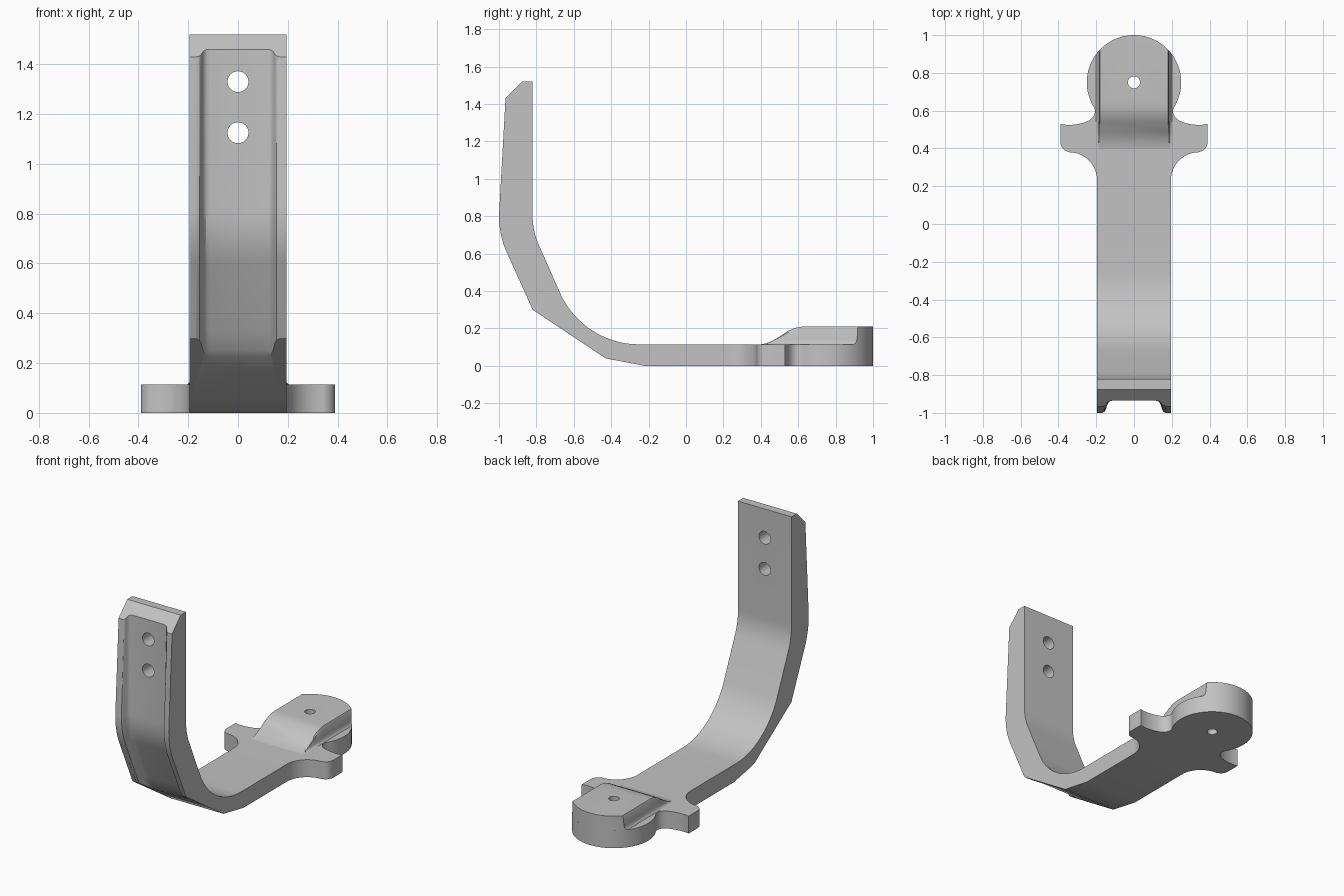
import bpy, bmesh, math
from math import sin, cos, radians

cube = bpy.data.objects.get("Cube")
if cube:
    bpy.data.objects.remove(cube, do_unlink=True)

grey = bpy.data.materials.new("plain grey")
grey.use_nodes = True
colour = (0.54, 0.54, 0.54, 1)
grey.diffuse_color = colour
grey.node_tree.nodes["Principled BSDF"].inputs["Base Color"].default_value = colour


def arc(cx, cy, r, start, end, steps):
    """Points on an arc, angles in degrees."""
    angles = [radians(start + (end - start) * i / steps) for i in range(steps + 1)]
    return [(cx + r * cos(a), cy + r * sin(a)) for a in angles]


def loft(name, rings):
    """Closed solid through rings of equal length."""
    bm = bmesh.new()
    loops = [[bm.verts.new(p) for p in ring] for ring in rings]
    n = len(loops[0])
    for a, b in zip(loops, loops[1:]):
        for i in range(n):
            j = (i + 1) % n
            bm.faces.new((a[i], a[j], b[j], b[i]))
    bm.faces.new(loops[0])
    bm.faces.new(loops[-1])
    bmesh.ops.recalc_face_normals(bm, faces=bm.faces)
    mesh = bpy.data.meshes.new(name)
    bm.to_mesh(mesh)
    bm.free()
    mesh.materials.append(grey)
    ob = bpy.data.objects.new(name, mesh)
    bpy.context.collection.objects.link(ob)
    return ob


def across(name, side, half):
    """Side profile (y, z) extruded across x."""
    return loft(name, [[(x, y, z) for y, z in side] for x in (-half, half)])


def upright(name, outline, low, high):
    """Plan outline (x, y) extruded up z."""
    return loft(name, [[(x, y, z) for x, y in outline] for z in (low, high)])


def boolean(ob, tool, operation="DIFFERENCE"):
    mod = ob.modifiers.new("cut", "BOOLEAN")
    mod.operation, mod.solver, mod.object = operation, "EXACT", tool
    bpy.context.view_layer.objects.active = ob
    bpy.ops.object.modifier_apply(modifier=mod.name)


def finish(ob, angle=28):
    bpy.ops.object.select_all(action="DESELECT")
    ob.select_set(True)
    bpy.context.view_layer.objects.active = ob
    bpy.ops.object.shade_smooth_by_angle(angle=radians(angle))


THICK, JOIN = 0.115, 0.23
BEND_Y, BEND_R = -0.25, 0.463
BEND_Z = THICK + BEND_R

# Curved arm: inner face, then outer face
inner = [(-0.82, 1.52)] + arc(-0.45, 0.8, 0.37, 180, 205, 8)
inner += arc(BEND_Y, BEND_Z, BEND_R, 205, 270, 18) + [(JOIN, THICK)]
outer = [(JOIN, 0), (-0.22, 0), (-0.43, 0.04), (-0.82, 0.3)]
outer += arc(-0.53, 0.8, 0.47, 205, 180, 8) + [(-0.965, 1.43), (-0.875, 1.52)]
arm = across("curved_arm", inner + outer, 0.195)

# Channel in the arm, with rounded root and rim; stations pair floor and rim
floor = [(-0.935, 1.6)] + arc(-0.45, 0.8, 0.485, 180, 205, 8)
rim = [(-0.956, 1.6)] + arc(-0.53, 0.8, 0.47, 180, 205, 8)
floor += arc(BEND_Y, BEND_Z, BEND_R + THICK, 205, 237, 10)
rim += arc(BEND_Y, BEND_Z, BEND_R + THICK + 0.055, 205, 237, 10)
half = [(0.168, 3), (0.168, 1), (0.155, 0.9), (0.148, 0.7),
        (0.143, 0.4), (0.137, 0.2), (0.128, 0.06), (0.115, 0)]
section = half + [(-x, t) for x, t in reversed(half)]
channel = loft("channel_cutter", [
    [(x, f[0] + (r[0] - f[0]) * t, f[1] + (r[1] - f[1]) * t) for x, t in section]
    for f, r in zip(floor, rim)])
boolean(arm, channel)

# Bolt holes through the arm
cutters = [channel]
for height in (1.33, 1.125):
    circle = arc(0, height, 0.042, 0, 350, 35)
    hole = loft("bolt_cutter", [[(x, y, z) for x, z in circle] for y in (-1.2, -0.6)])
    boolean(arm, hole)
    cutters.append(hole)
finish(arm)

# Foot plate: flared lugs, neck and round end
right = arc(0.345, JOIN, 0.15, 180, 90, 12)
right += arc(0.335, 0.435, 0.055, -90, 0, 8)
right += [(0.39, 0.53), (0.36, 0.525), (0.33, 0.525), (0.295, 0.529), (0.26, 0.538),
          (0.235, 0.55), (0.217, 0.567), (0.208, 0.585), (0.207, 0.603)]
right += arc(0, 0.75, 0.25, -31, 90, 30)
plate = upright("foot_plate", right + [(-x, y) for x, y in reversed(right[:-1])], 0, THICK)

# Raised boss: ramped top, side walls blending into the plate
top = [(0.4, 0), (0.43, 0.006), (0.46, 0.018), (0.49, 0.035), (0.545, 0.071),
       (0.575, 0.085), (0.605, 0.093), (0.64, 0.096), (1.1, 0.096)]
wall = [(0.202, 0), (0.196, 0.06), (0.191, 0.15), (0.188, 0.32), (0.185, 0.9), (0.18, 1)]
wall += [(-x, s) for x, s in reversed(wall)]
boss = loft("raised_boss", [
    [(x, y, THICK + h * s) for y, h in top] + [(x, 1.1, 0.1), (x, 0.4, 0.1)]
    for x, s in wall])
end = [(-0.25, 0.3), (0.25, 0.3)] + arc(0, 0.75, 0.25, 0, 180, 48)
trim = upright("boss_trim", end, 0.05, 0.4)
boolean(boss, trim, "INTERSECT")

# Pivot hole through plate and boss
pivot = upright("pivot_cutter", arc(0, 0.75, 0.032, 0, 350, 35), -0.2, 0.5)
for part in (plate, boss):
    boolean(part, pivot)
    finish(part)

# Remove the helpers
for helper in cutters + [trim, pivot]:
    bpy.data.objects.remove(helper, do_unlink=True)
